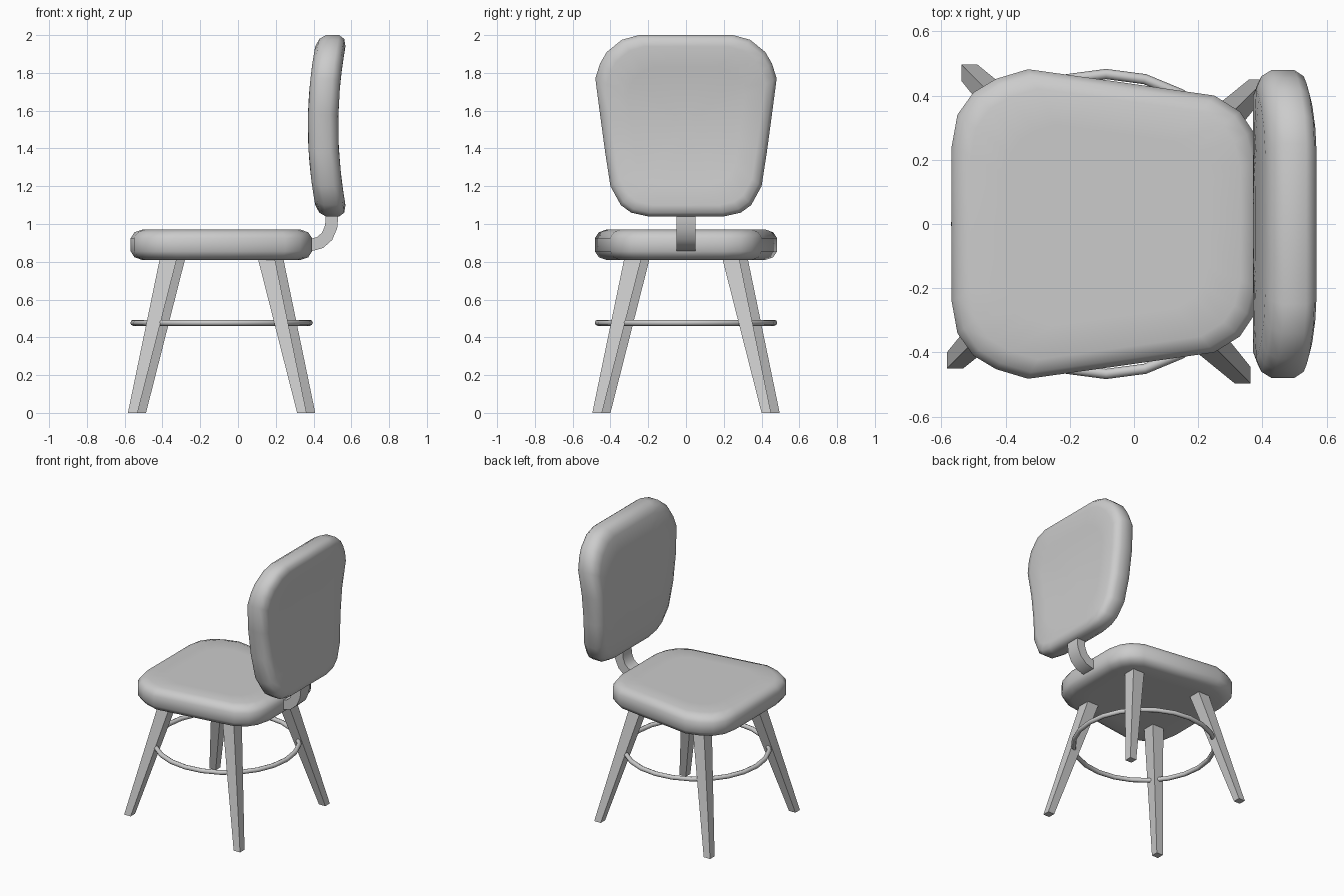
import bpy, bmesh, math
from mathutils import Vector

if "Cube" in bpy.data.objects:
    bpy.data.objects.remove(bpy.data.objects["Cube"])

CX = -0.087  # centre of the leg frame


def make(name, verts, faces, smooth=None):
    me = bpy.data.meshes.new(name)
    me.from_pydata(verts, [], faces)
    bm = bmesh.new()
    bm.from_mesh(me)
    bmesh.ops.recalc_face_normals(bm, faces=bm.faces)
    bm.to_mesh(me)
    bm.free()
    ob = bpy.data.objects.new(name, me)
    bpy.context.collection.objects.link(ob)
    if smooth:
        bpy.ops.object.select_all(action='DESELECT')
        bpy.context.view_layer.objects.active = ob
        ob.select_set(True)
        bpy.ops.object.shade_smooth_by_angle(angle=math.radians(smooth))
    return ob


def loft(name, rings, smooth=None):
    n = len(rings[0])
    faces = [(r * n + i, r * n + (i + 1) % n, (r + 1) * n + (i + 1) % n, (r + 1) * n + i)
             for r in range(len(rings) - 1) for i in range(n)]
    faces += [tuple(range(n)), tuple(range((len(rings) - 1) * n, len(rings) * n))]
    return make(name, [v for ring in rings for v in ring], faces, smooth)


# cushion edge: (inset from outline, height from mid plane)
EDGE = [(0.42, .08), (0.3, .08), (0.17, .08), (0.06, .08), (0.02, .066), (0, .035)]
EDGE += [(i, -h) for i, h in reversed(EDGE)]


def cushion(name, half, centre, place):
    """half: (along, side) points with side >= 0, mirrored to close the outline"""
    outline = half + [(a, -s) for a, s in reversed(half) if s > 0]
    rings = []
    for inset, h in EDGE:
        k = 1 - inset / 0.48
        rings.append([place(centre + (a - centre) * k, s * k, h) for a, s in outline])
    return loft(name, rings, 60)


# seat
cushion("seat",
        [(-.568, 0), (-.568, .24), (-.55, .34), (-.5, .41), (-.43, .452), (-.33, .482),
         (-.03, .44), (.25, .40), (.33, .35), (.37, .29), (.392, .2), (.392, 0)],
        CX, lambda a, s, h: (a, s, 0.89 + h))

# backrest, curved backwards at top and bottom
cushion("backrest",
        [(2, 0), (2, .25), (1.975, .34), (1.91, .42), (1.85, .455), (1.77, .48),
         (1.58, .455), (1.38, .428), (1.2, .40), (1.1, .345), (1.06, .29), (1.04, .2), (1.04, 0)],
        1.52, lambda a, s, h: (0.45 + h + 0.22 * (a - 1.52) ** 2, s, a))

# bent bracket between seat and backrest
path = [Vector(p) for p in [(.33, .89), (.39, .89), (.435, .902), (.472, .935),
                            (.493, .985), (.497, 1.03), (.497, 1.1)]]
rings = []
for i, p in enumerate(path):
    d = (path[min(i + 1, len(path) - 1)] - path[max(i - 1, 0)]).normalized()
    n = Vector((-d.y, d.x)) * 0.033
    a, b = p + n, p - n
    rings.append([(a.x, -.05, a.y), (a.x, .05, a.y), (b.x, .05, b.y), (b.x, -.05, b.y)])
loft("back_bracket", rings, 30)

# four tapered splayed legs, each a quarter turn from the last
# (z, x inner, x outer, y outer, y inner) relative to the frame centre
SECTIONS = [(0, .40, .45, -.496, -.445), (.85, .184, .275, -.32, -.228)]
for i, name in enumerate(["front_right_leg", "back_right_leg", "back_left_leg", "front_left_leg"]):
    c, s = [(1, 0), (0, 1), (-1, 0), (0, -1)][i]
    loft(name, [[(CX + x * c - y * s, x * s + y * c, z)
                 for x, y in [(x0, y0), (x1, y0), (x1, y1), (x0, y1)]]
                for z, x0, x1, y0, y1 in SECTIONS])

# foot ring
bpy.ops.mesh.primitive_torus_add(location=(CX, 0, .477), major_radius=.467, minor_radius=.016,
                                 major_segments=24, minor_segments=8)
bpy.context.object.name = "foot_ring"
bpy.ops.object.shade_smooth_by_angle(angle=math.radians(60))
